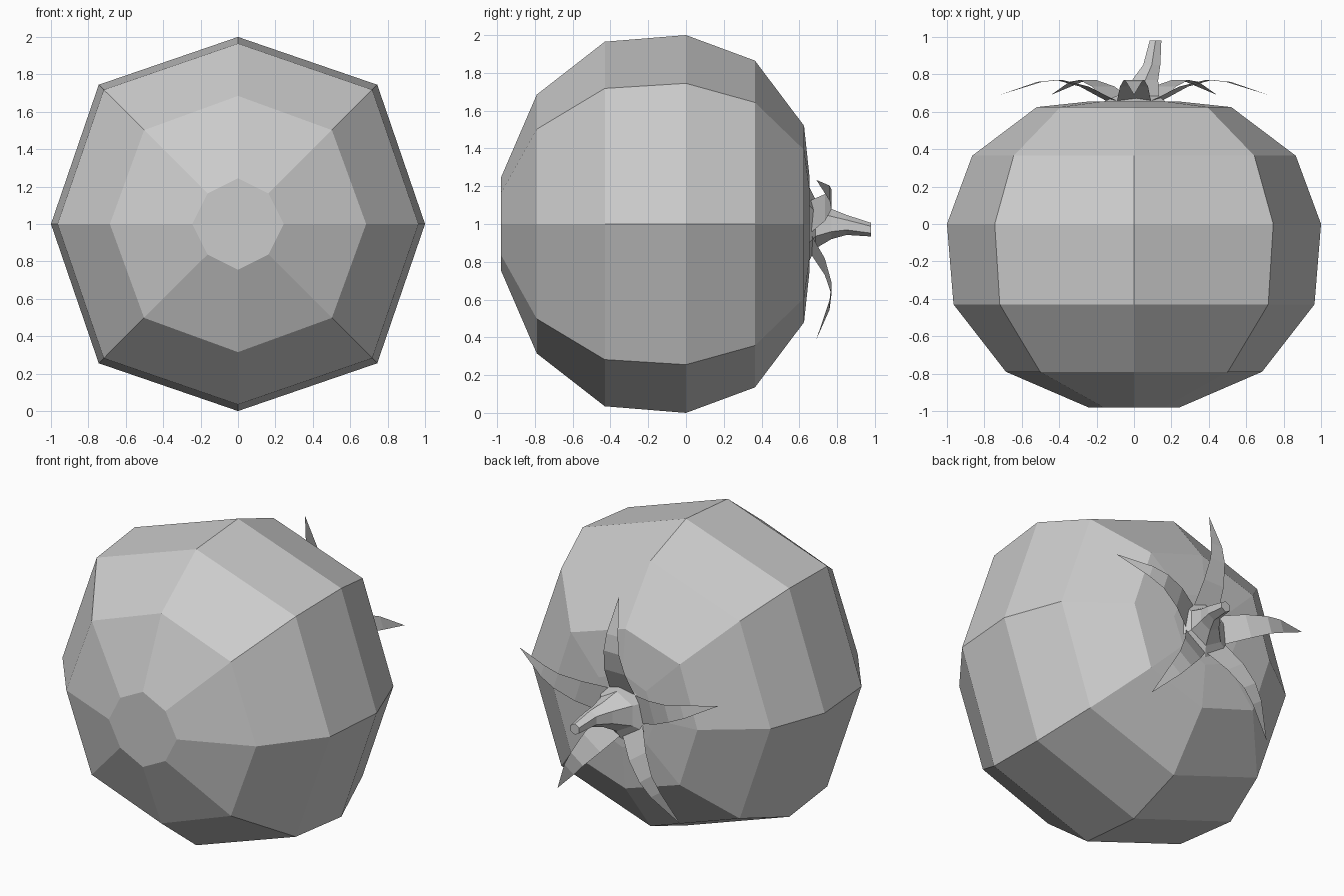
import bpy, math
from mathutils import Vector

cube = bpy.data.objects.get("Cube")
if cube:
    bpy.data.objects.remove(cube, do_unlink=True)

grey = bpy.data.materials.new("plain grey")
grey.use_nodes = True
grey.diffuse_color = (0.6, 0.6, 0.6, 1)
grey.node_tree.nodes["Principled BSDF"].inputs["Base Color"].default_value = (0.6, 0.6, 0.6, 1)


def make_object(name, verts, faces):
    mesh = bpy.data.meshes.new(name)
    mesh.from_pydata(verts, [], faces)
    mesh.materials.append(grey)
    mesh.update()
    obj = bpy.data.objects.new(name, mesh)
    bpy.context.collection.objects.link(obj)
    return obj


def loft(name, rings):
    """Skin equal-sized rings running front to back, with capped ends."""
    n = len(rings[0])
    verts = [p for ring in rings for p in ring]
    faces = [tuple(range(n)),
             tuple(reversed(range(len(verts) - n, len(verts))))]
    for k in range(len(rings) - 1):
        for i in range(n):
            a, b = k * n + i, k * n + (i + 1) % n
            faces.append((a, a + n, b + n, b))
    return make_object(name, verts, faces)


def ring(cx, y, cz, radius, sides, diagonal=None):
    points = []
    for i in range(sides):
        a = math.tau * i / sides
        r = diagonal if diagonal and i % 2 else radius
        points.append((cx + r * math.sin(a), y, cz - r * math.cos(a)))
    return points


# Fruit body: eight-sided, slightly squared, axis running front to back
body_profile = [  # y, radius, diagonal radius
    (-0.98, 0.245, 0.23), (-0.79, 0.685, 0.71), (-0.43, 0.965, 1.015),
    (0, 1.0, 1.053), (0.365, 0.865, 0.91), (0.625, 0.52, 0.555),
    (0.655, 0.24, 0.24)]
loft("fruit_body", [ring(0, y, 1, r, 8, d) for y, r, d in body_profile])

# Bent, tapering stem
stem_path = [  # x, y, z, radius
    (0, 0.65, 1, 0.2), (0.02, 0.685, 1, 0.13), (0.06, 0.77, 1.0, 0.08),
    (0.095, 0.85, 0.995, 0.053), (0.115, 0.98, 0.97, 0.036)]
loft("stem", [ring(x, y, z, r, 6) for x, y, z, r in stem_path])

# Five thin arching leaves around the stem
leaf_profile = [  # distance from axis, y, half width
    (0.13, 0.66, 0.09), (0.28, 0.735, 0.075), (0.42, 0.77, 0.055),
    (0.53, 0.76, 0.042)]
for k in range(5):
    angle = math.radians(90 + 72 * k)
    out = Vector((math.cos(angle), 0, math.sin(angle)))
    side = Vector((-math.sin(angle), 0, math.cos(angle)))
    base = Vector((0, 0, 1))
    verts = []
    for r, y, w in leaf_profile:
        centre = base + out * r + Vector((0, y, 0))
        verts += [centre - side * w, centre + side * w]
    verts.append(base + out * 0.755 + Vector((0, 0.69, 0)))
    last = len(verts) - 1
    faces = [(i + 1, i + 3, i + 2, i) for i in range(0, last - 2, 2)]
    faces.append((last - 1, last, last - 2))
    make_object(f"leaf_{k + 1}", verts, faces)
